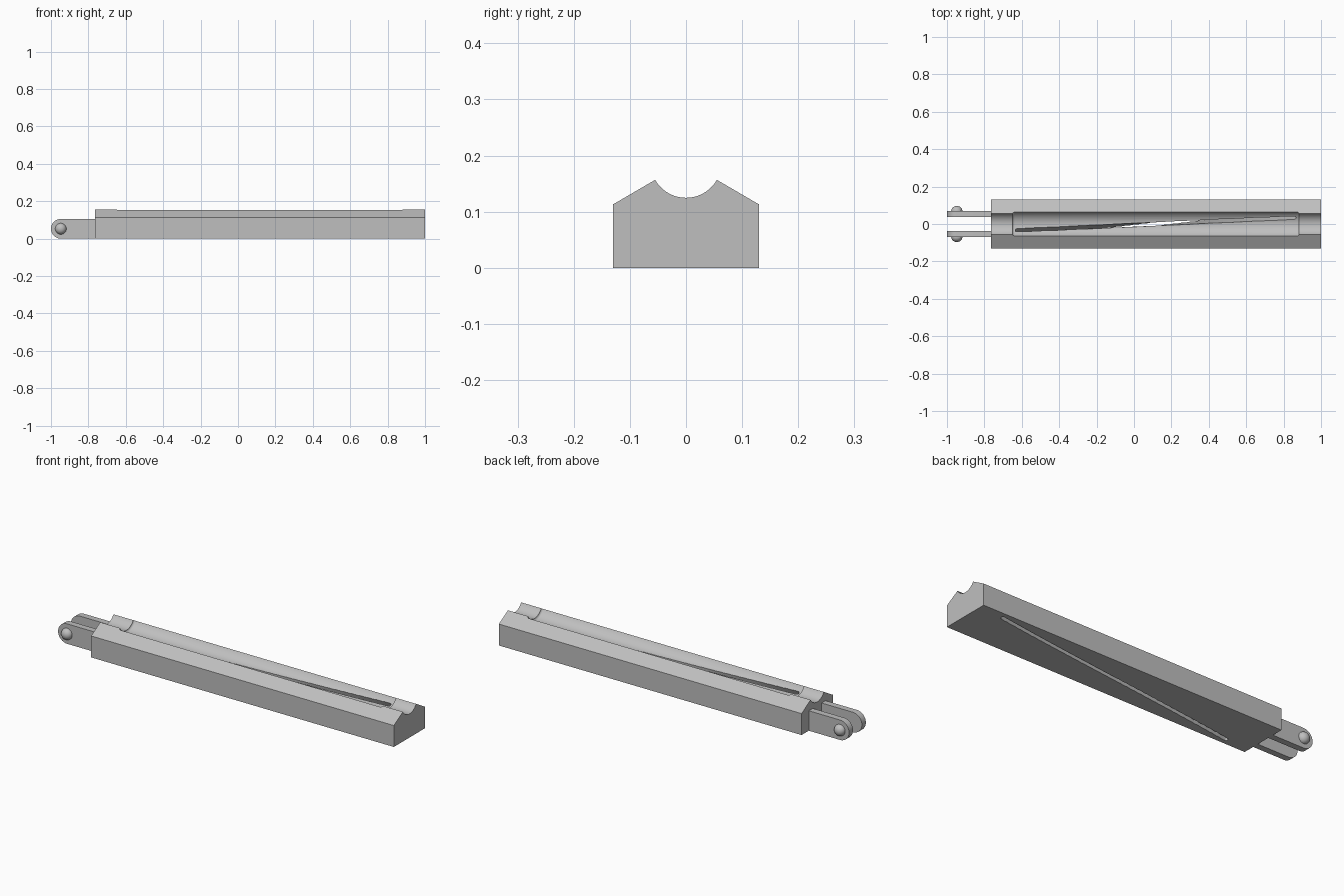
import bpy, bmesh, math
from mathutils import Vector, Matrix

cube = bpy.data.objects.get("Cube")
if cube:
    bpy.data.objects.remove(cube, do_unlink=True)

grey = bpy.data.materials.new("plain grey")
grey.use_nodes = True
colour = (0.52, 0.52, 0.52, 1)
grey.diffuse_color = colour
grey.node_tree.nodes["Principled BSDF"].inputs["Base Color"].default_value = colour

BACK, FRONT = -0.765, 1.0          # ends of the block along x
AXIS_Z = 0.188                     # height of the groove axis
GROOVE_R, WIDE_R = 0.0633, 0.0735


def finish(name, bm):
    bmesh.ops.recalc_face_normals(bm, faces=bm.faces)
    mesh = bpy.data.meshes.new(name)
    bm.to_mesh(mesh)
    bm.free()
    mesh.materials.append(grey)
    obj = bpy.data.objects.new(name, mesh)
    bpy.context.collection.objects.link(obj)
    return obj


def loft(name, sections):
    """Skin a row of closed sections and cap both ends."""
    bm = bmesh.new()
    rings = [[bm.verts.new(p) for p in s] for s in sections]
    n = len(rings[0])
    for a, b in zip(rings, rings[1:]):
        for i in range(n):
            j = (i + 1) % n
            bm.faces.new((a[i], a[j], b[j], b[i]))
    bm.faces.new(rings[0])
    bm.faces.new(rings[-1])
    return finish(name, bm)


def select(obj):
    bpy.ops.object.select_all(action='DESELECT')
    obj.select_set(True)
    bpy.context.view_layer.objects.active = obj


def cut(obj, cutter):
    mod = obj.modifiers.new("cut", 'BOOLEAN')
    mod.operation = 'DIFFERENCE'
    mod.solver = 'EXACT'
    mod.object = cutter
    select(obj)
    bpy.ops.object.modifier_apply(modifier=mod.name)
    bpy.data.objects.remove(cutter, do_unlink=True)


def smooth(obj):
    select(obj)
    bpy.ops.object.shade_smooth_by_angle(angle=math.radians(35))


# Block with sloped shoulders and a round groove along the top
half = math.asin(0.055 / GROOVE_R)
outline = [(-0.13, 0.113), (-0.13, 0), (0.13, 0), (0.13, 0.113)]
for i in range(25):
    a = half * (1 - i / 12)
    outline.append((GROOVE_R * math.sin(a), AXIS_Z - GROOVE_R * math.cos(a)))
block = loft("grooved_block", [[(x, y, z) for y, z in outline] for x in (BACK, FRONT)])

# Wider groove section with softened ends
x0, x1, soft = -0.65, 0.883, 0.012
steps = [soft * (1 - math.cos(k * math.pi / 8)) for k in range(5)]
insets = [soft * (1 - math.sin(k * math.pi / 8)) for k in range(5)]
rings = [(x0 + s, WIDE_R - d) for s, d in zip(steps, insets)]
rings += [(x1 - s, WIDE_R - d) for s, d in reversed(list(zip(steps, insets)))]
turns = [math.tau * (k + 0.5) / 72 for k in range(72)]
wide = loft("wide_groove_cutter", [[(x, r * math.cos(t), AXIS_Z + r * math.sin(t))
                                    for t in turns] for x, r in rings])
cut(block, wide)

# Twisting slot, radial to the groove axis, cut right through the block
s0, s1, thick, swing = -0.635, 0.867, 0.009, math.radians(27.4)
stations = [s0 + thick * (1 - math.cos(k * math.pi / 8)) + 0.0002 for k in range(5)]
stations += [s0 + (s1 - s0) * k / 32 for k in range(1, 32)]
stations += [s0 + s1 - x for x in reversed(stations[:5])]
sections = []
for x in stations:
    a = swing * (2 * (x - s0) / (s1 - s0) - 1)
    gap = min(x - s0, s1 - x, thick)
    w = math.sqrt(max(thick ** 2 - (thick - gap) ** 2, 1e-6))
    out = Vector((0, math.sin(a), -math.cos(a)))
    side = Vector((0, math.cos(a), math.sin(a))) * w
    base = Vector((x, 0, AXIS_Z))
    sections.append([base + out * 0.02 - side, base + out * 0.02 + side,
                     base + out * 0.32 + side, base + out * 0.32 - side])
cut(block, loft("slot_cutter", sections))
smooth(block)

# Pair of hinge lugs, each with a domed pin head on the outside
LUG_R = 0.0525
pin_x = -1 + LUG_R
for sign, label in ((1, "left"), (-1, "right")):
    lug = [(BACK, 0), (BACK, 2 * LUG_R)]
    for i in range(25):
        a = math.pi / 2 + math.pi * i / 24
        lug.append((pin_x + LUG_R * math.cos(a), LUG_R + LUG_R * math.sin(a)))
    smooth(loft(label + "_hinge_lug",
                [[(x, sign * y, z) for x, z in lug] for y in (0.037, 0.07)]))

    bm = bmesh.new()
    bmesh.ops.create_uvsphere(bm, u_segments=32, v_segments=16, radius=0.03)
    bmesh.ops.bisect_plane(bm, geom=bm.verts[:] + bm.edges[:] + bm.faces[:],
                           plane_co=(0, 0, 0), plane_no=(0, 0, 1), clear_inner=True)
    bmesh.ops.holes_fill(bm, edges=[e for e in bm.edges if e.is_boundary])
    bmesh.ops.transform(bm, verts=bm.verts, matrix=Matrix.Translation(
        (pin_x, sign * 0.069, LUG_R)) @ Matrix.Rotation(-sign * math.pi / 2, 4, 'X')
        @ Matrix.Diagonal((1, 1, 0.92, 1)))
    smooth(finish(label + "_pin_head", bm))
